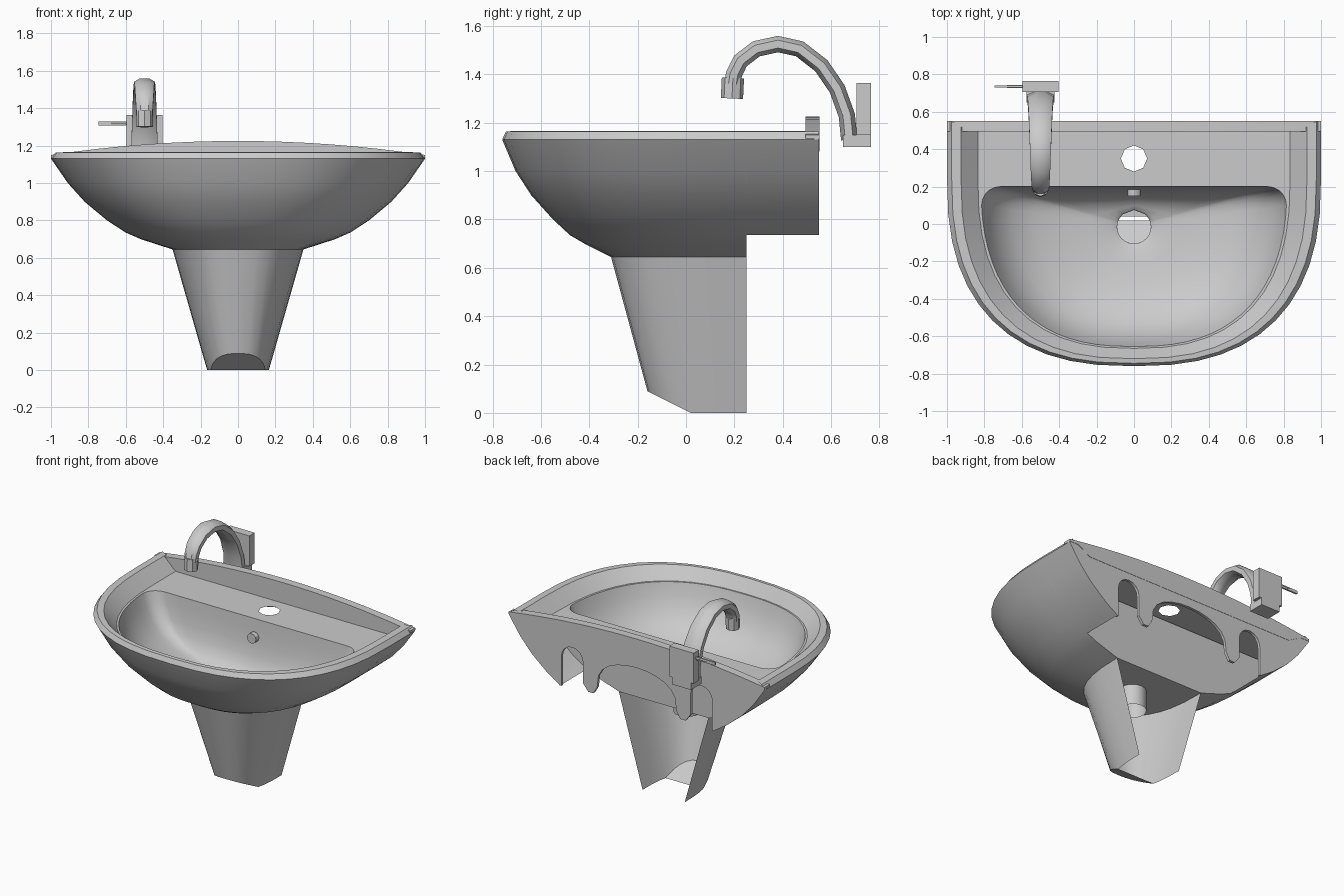
import bpy
import bmesh
from math import sin, cos, pi, radians
from mathutils import Vector

cube = bpy.data.objects.get("Cube")
if cube:
    bpy.data.objects.remove(cube, do_unlink=True)

ceramic = bpy.data.materials.new("light_grey_ceramic")
ceramic.use_nodes = True
GREY = (0.6, 0.6, 0.6, 1)
ceramic.diffuse_color = GREY
ceramic.node_tree.nodes["Principled BSDF"].inputs["Base Color"].default_value = GREY


def finish(name, bm, angle=30):
    bmesh.ops.recalc_face_normals(bm, faces=bm.faces[:])
    mesh = bpy.data.meshes.new(name)
    bm.to_mesh(mesh)
    bm.free()
    obj = bpy.data.objects.new(name, mesh)
    bpy.context.collection.objects.link(obj)
    mesh.materials.append(ceramic)
    bpy.ops.object.select_all(action="DESELECT")
    obj.select_set(True)
    bpy.context.view_layer.objects.active = obj
    bpy.ops.object.shade_smooth_by_angle(angle=radians(angle))
    return obj


def u_curve(half, front, n=24, power=2.5):
    """Plan curve from (half, SPLIT) round the front to (-half, SPLIT)."""
    pts = []
    for i in range(n + 1):
        a = pi * i / n
        c, s = cos(a), max(sin(a), 0)
        x = half * abs(c) ** (2 / power) * (1 if c > 0 else -1)
        pts.append((x, SPLIT - (front + SPLIT) * s ** (2 / power)))
    return pts


def loft(bm, rings, closed=False):
    rows = [[bm.verts.new(p) for p in ring] for ring in rings]
    for a, b in zip(rows, rows[1:]):
        n = len(a)
        for i in range(n if closed else n - 1):
            j = (i + 1) % n
            bm.faces.new((a[i], a[j], b[j], b[i]))
    return rows


def plate(name, outline, y0, y1):
    """Extrude an x-z outline from y0 to y1."""
    bm = bmesh.new()
    face = bm.faces.new([bm.verts.new((x, y0, z)) for x, z in outline])
    new = bmesh.ops.extrude_face_region(bm, geom=[face])["geom"]
    verts = [v for v in new if isinstance(v, bmesh.types.BMVert)]
    bmesh.ops.translate(bm, verts=verts, vec=(0, y1 - y0, 0))
    return finish(name, bm)


def box(name, low, high):
    return plate(name, [(low[0], low[2]), (high[0], low[2]),
                        (high[0], high[2]), (low[0], high[2])], low[1], high[1])


def tube(name, a, b, radius, sides=12, caps=True):
    a, b = Vector(a), Vector(b)
    turn = (b - a).to_track_quat("Z", "Y")
    ring = [turn @ Vector((radius * cos(2 * pi * i / sides),
                           radius * sin(2 * pi * i / sides), 0)) for i in range(sides)]
    bm = bmesh.new()
    rows = loft(bm, [[a + p for p in ring], [b + p for p in ring]], True)
    if caps:
        for row in rows:
            bm.faces.new(row)
    return finish(name, bm)


SPLIT, BACK, SHELF = 0.25, 0.55, 1.08
PROFILE = [(0.645, 0.35, 0.31), (0.70, 0.52, 0.42), (0.735, 0.60, 0.48), (0.8, 0.70, 0.55),
           (0.9, 0.82, 0.64), (1.0, 0.91, 0.705), (1.13, 1.0, 0.76)]

# Outer body: rounded front plus side wings running back to the wall
bm = bmesh.new()
loft(bm, [[(x, y, z) for x, y in u_curve(h, f)] for z, h, f in PROFILE])
for side in (1, -1):
    loft(bm, [[(side * h, SPLIT, z), (side * h, BACK, z)] for z, h, f in PROFILE[2:]])
bmesh.ops.remove_doubles(bm, verts=bm.verts[:], dist=0.0005)
finish("outer_body", bm)

# Rim: narrow top with a slope down to the shelf
bm = bmesh.new()
rows = []
for h, f, z, back in [(1.0, 0.76, 1.13, BACK), (0.975, 0.745, 1.163, BACK),
                      (0.925, 0.72, 1.165, 0.52), (0.835, 0.665, SHELF, 0.51)]:
    rows.append([(x, y, z) for x, y in [(h, back)] + u_curve(h, f) + [(-h, back)]])
loft(bm, rows)
finish("rim", bm, 20)
shelf_edge = rows[-1]

# Basin outline with rounded rear corners
half_arc = [(0.715 + 0.1 * cos(pi * i / 10), 0.1 + 0.1 * sin(pi * i / 10)) for i in range(6)]
rear = [(0.6 - 0.2 * i, 0.2) for i in range(7)]
front_pts = [p for p in u_curve(0.82, 0.655, 36) if p[1] < 0.08]
basin = half_arc + rear + [(-x, y) for x, y in reversed(half_arc)] + front_pts[::-1]

# Shelf with tap hole and basin opening
bm = bmesh.new()
tap_hole = [(0.07 * cos(pi * i / 4), 0.35 + 0.07 * sin(pi * i / 4), SHELF) for i in range(8)]
for loop in (shelf_edge, [(x, y, SHELF) for x, y in basin], tap_hole):
    vs = [bm.verts.new(p) for p in loop]
    for i, v in enumerate(vs):
        bm.edges.new((v, vs[i - 1]))
bmesh.ops.triangle_fill(bm, edges=bm.edges[:], use_beauty=True, normal=(0, 0, 1))
finish("shelf", bm)

# Basin bowl blending from its outline into the round drain hole
DRAIN = Vector((0, -0.015))
bm = bmesh.new()
rows = []
for s, z in [(1, SHELF), (0.96, 1.0), (0.89, 0.91), (0.78, 0.83), (0.62, 0.77),
             (0.42, 0.73), (0.2, 0.705), (0.05, 0.695), (0, 0.68)]:
    ring = []
    for p in basin:
        d = Vector(p) - DRAIN
        q = DRAIN + (d.normalized() * 0.09).lerp(d, s)
        ring.append((q.x, q.y, z))
    rows.append(ring)
loft(bm, rows, True)
finish("basin_bowl", bm, 40)
tube("drain_pipe", (0, -0.015, 0.5), (0, -0.015, 0.69), 0.09, 16, False)
tube("overflow", (0, 0.15, 0.96), (0, 0.185, 0.96), 0.035)

# Underside around the drain pipe
bm = bmesh.new()
under = u_curve(0.35, 0.31)
ring = [DRAIN + (Vector(p) - DRAIN).normalized() * 0.09 for p in under]
loft(bm, [[(x, y, 0.645) for x, y in under], [(p.x, p.y, 0.645) for p in ring]], True)
finish("underside", bm)

# Inner wall behind the basin
sides = [(h, z) for z, h, f in PROFILE[:-1]] + [(0.95, 1.07)]
plate("inner_wall", sides + [(-x, z) for x, z in reversed(sides)], SPLIT - 0.005, SPLIT)

# Wall plate: crowned top, two slots and a wide arch along the lower edge
crown = [(1 - i / 8, 1.15 + 0.075 * (1 - (1 - i / 8) ** 2)) for i in range(17)]
slot = [(0.505 + 0.085 * cos(pi * i / 8), 0.945 + 0.085 * sin(pi * i / 8)) for i in range(9)]
arch = [(0.31 * cos(pi * i / 12), 0.8 + 0.22 * sin(pi * i / 12) ** 0.7) for i in range(7)]
lower = [(h, z) for z, h, f in reversed(PROFILE[2:])]
right_half = lower + [(0.59, 0.735)] + slot + [(0.42, 0.80), (0.38, 0.75), (0.34, 0.75)] + arch
outline = right_half + [(-x, z) for x, z in reversed(right_half[:-1])]
plate("wall_plate", outline + crown[::-1], 0.53, BACK)
plate("upstand", crown + [(-1, 1.135), (-0.93, 1.135), (-0.83, SHELF),
                          (0.83, SHELF), (0.93, 1.135), (1, 1.135)], 0.495, BACK + 0.002)

# Pedestal: open-backed tapering shroud with a sloping cut at the toe
bm = bmesh.new()
loft(bm, [[(x, y, z) for x, y in u_curve(h, f, 16, 2.6)]
          for z, h, f in [(0, 0.165, 0.135), (0.645, 0.35, 0.31)]])
cut = bmesh.ops.bisect_plane(bm, geom=bm.verts[:] + bm.edges[:] + bm.faces[:],
                             plane_co=(0, 0.02, 0), plane_no=(0, -0.09, -0.18), clear_outer=True)
toe = [e.verts for e in cut["geom_cut"] if isinstance(e, bmesh.types.BMEdge)]
toe = sorted({v for pair in toe for v in pair}, key=lambda v: v.co.x)
if len(toe) > 2:
    bm.faces.new(toe)
finish("pedestal", bm, 25)

# Tap: swept tapering spout, nozzle, mounting block and lever
TAP = -0.5
path = [(0.675, 1.13), (0.665, 1.23), (0.625, 1.34), (0.56, 1.435), (0.47, 1.505), (0.38, 1.525),
        (0.29, 1.505), (0.225, 1.455), (0.198, 1.40), (0.192, 1.36)]
bm = bmesh.new()
rows = []
for i, (y, z) in enumerate(path):
    a, b = path[max(i - 1, 0)], path[min(i + 1, len(path) - 1)]
    t = Vector((b[0] - a[0], b[1] - a[1])).normalized()
    wide, thick = 0.073 - 0.0035 * i, 0.034
    ring = []
    for k in range(8):
        a = pi * (k + 0.5) / 4
        u = max(-1, min(1, 1.25 * cos(a))) * wide
        w = max(-1, min(1, 1.25 * sin(a))) * thick
        ring.append((TAP + u, y - t.y * w, z + t.x * w))
    rows.append(ring)
ends = loft(bm, rows, True)
bm.faces.new(ends[0])
bm.faces.new(ends[-1])
finish("tap_spout", bm, 35)
tube("tap_nozzle", (TAP, 0.19, 1.30), (TAP, 0.194, 1.385), 0.046, 8)
box("tap_foot", (-0.575, 0.65, 1.10), (-0.425, 0.765, 1.15))
box("tap_block", (-0.595, 0.705, 1.15), (-0.405, 0.765, 1.365))
tube("lever_base", (-0.68, 0.735, 1.32), (-0.59, 0.735, 1.32), 0.009, 8)
box("lever_handle", (-0.745, 0.729, 1.308), (-0.60, 0.741, 1.33))
